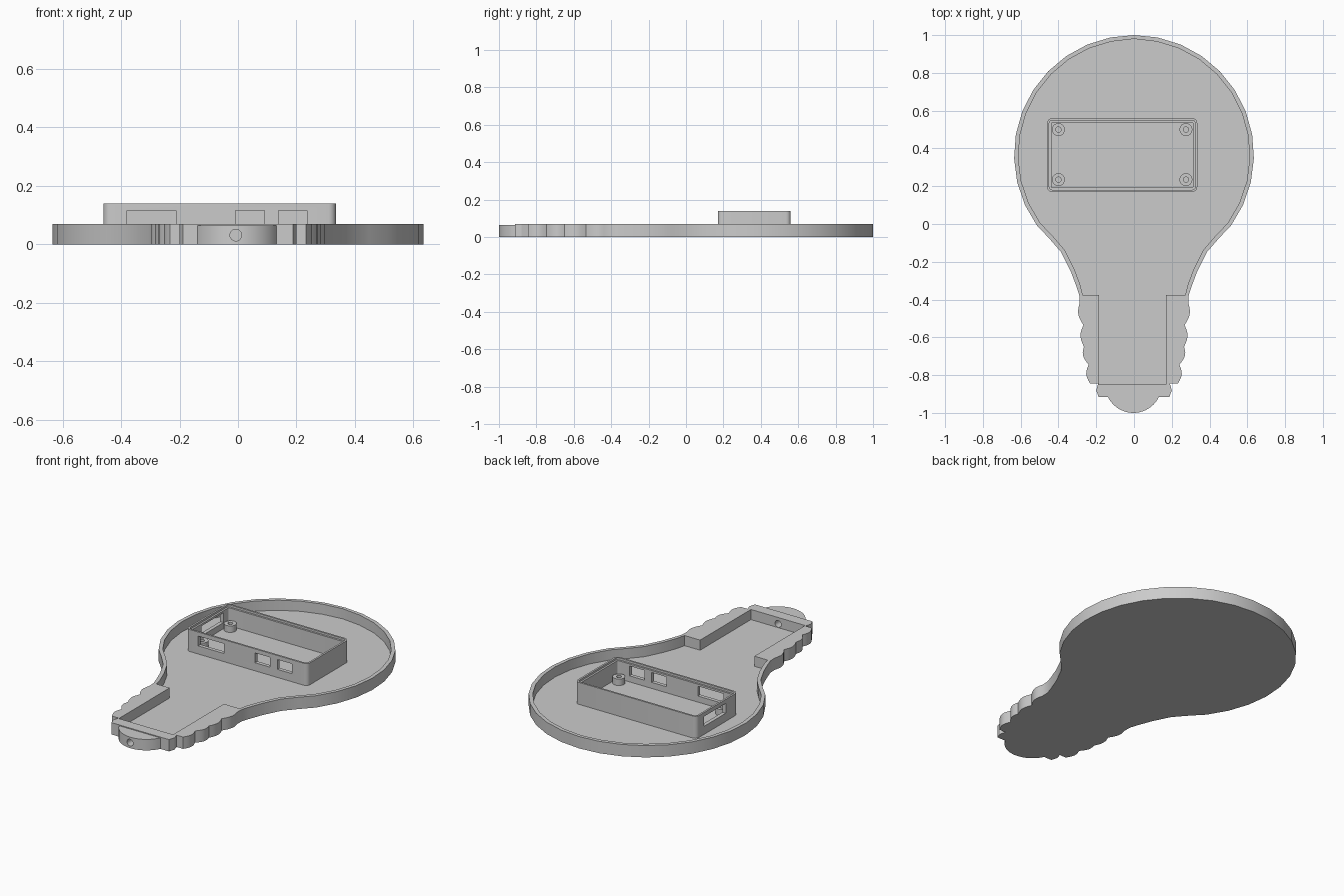
import bpy, bmesh, math
from mathutils import Vector

cube = bpy.data.objects.get("Cube")
if cube:
    bpy.data.objects.remove(cube, do_unlink=True)

grey = bpy.data.materials.new("light grey plastic")
grey.use_nodes = True
COLOUR = (0.6, 0.6, 0.6, 1)
grey.diffuse_color = COLOUR
grey.node_tree.nodes["Principled BSDF"].inputs["Base Color"].default_value = COLOUR


def prism(name, points, z0, z1):
    """Extrude a flat outline from z0 to z1."""
    bm = bmesh.new()
    face = bm.faces.new([bm.verts.new((x, y, z0)) for x, y in points])
    top = bmesh.ops.extrude_face_region(bm, geom=[face])["geom"]
    bmesh.ops.translate(bm, vec=(0, 0, z1 - z0),
                        verts=[v for v in top if isinstance(v, bmesh.types.BMVert)])
    bmesh.ops.recalc_face_normals(bm, faces=bm.faces)
    mesh = bpy.data.meshes.new(name)
    bm.to_mesh(mesh)
    bm.free()
    mesh.materials.append(grey)
    obj = bpy.data.objects.new(name, mesh)
    bpy.context.collection.objects.link(obj)
    return obj


def arc(cx, cy, r, start, end, steps):
    angles = [math.radians(start + (end - start) * i / steps) for i in range(steps + 1)]
    return [(cx + r * math.cos(a), cy + r * math.sin(a)) for a in angles]


def circle(cx, cy, r, n=24):
    return arc(cx, cy, r, 0, 360, n)[:-1]


def rectangle(x0, x1, y0, y1, r=0):
    if not r:
        return [(x0, y0), (x1, y0), (x1, y1), (x0, y1)]
    return (arc(x1 - r, y1 - r, r, 0, 90, 5) + arc(x0 + r, y1 - r, r, 90, 180, 5)
            + arc(x0 + r, y0 + r, r, 180, 270, 5) + arc(x1 - r, y0 + r, r, 270, 360, 5))


def mirrored(half):
    """Close a right-hand outline that starts on the centre line."""
    return half + [(-x, y) for x, y in reversed(half) if x > 0.001]


def cut(obj, cutters):
    """Subtract the cutters and discard them."""
    for c in cutters:
        c.hide_render = True
        mod = obj.modifiers.new("cut", "BOOLEAN")
        mod.operation, mod.solver, mod.object = "DIFFERENCE", "EXACT", c
    bpy.context.view_layer.update()
    graph = bpy.context.evaluated_depsgraph_get()
    mesh = bpy.data.meshes.new_from_object(obj.evaluated_get(graph))
    obj.modifiers.clear()
    obj.data = mesh
    for c in cutters:
        bpy.data.objects.remove(c, do_unlink=True)


def wire_hole():
    hole = prism("hole_cutter", circle(0, 0, 0.02), 0, 0.3)
    hole.rotation_euler = (math.pi / 2, 0, 0)
    hole.location = (-0.0075, -0.8, 0.032)
    return hole


WALL_TOP, FLOOR = 0.07, 0.01

# Bulb outline: round head, flared neck, scalloped screw thread
head = arc(0, 0.365, 0.635, 90, -36, 11)
head[0] = (0, 1)
head += [(0.45, -0.075), (0.385, -0.15), (0.335, -0.25), (0.305, -0.33), (0.29, -0.375)]
notches = [(0.288, -0.42), (0.268, -0.535), (0.265, -0.65), (0.24, -0.745), (0.232, -0.845)]
thread = []
for (xa, ya), (xb, yb) in zip(notches, notches[1:]):
    for i in range(6):
        t = i / 6
        thread.append((xa + (xb - xa) * t + 0.017 * math.sin(math.pi * t), ya + (yb - ya) * t))
thread += [notches[-1], (0.19, -0.845), (0.2, -0.88), (0.188, -0.915)]
tray = prism("bulb_tray", mirrored(head + thread), 0, WALL_TOP)

# Hollow of the tray: head inset by the wall, then the straight channel of the base
inner = [(0, 0.98)]
for a, b, c in zip(head, head[1:], head[2:]):
    d = (Vector(c) - Vector(a)).normalized()
    inner.append((b[0] + d.y * 0.022, b[1] - d.x * 0.022))
inner += [(0.272, -0.375), (0.1775, -0.375), (0.1775, -0.85)]
hollow = [(x - 0.0075 if y < -0.37 and abs(x) < 0.2 else x, y) for x, y in mirrored(inner)]
cut(tray, [prism("hollow_cutter", hollow, FLOOR, 0.2), wire_hole()])

# Rounded contact at the end of the base
tip = prism("base_tip", arc(-0.003, -0.85, 0.15, 205.7, 334.3, 20), 0, 0.065)
cut(tip, [wire_hole()])

# Open box with a stepped rim and connector openings
X0, X1, Y0, Y1 = -0.46, 0.335, 0.17, 0.56
BOX_FLOOR = 0.022


def box_outline(inset, r):
    return rectangle(X0 + inset, X1 - inset, Y0 + inset, Y1 - inset, r)


box = prism("circuit_box", box_outline(0, 0.026), FLOOR - 0.004, 0.14)
cutters = [prism("box_cutter", box_outline(0.022, 0.008), BOX_FLOOR, 0.2),
           prism("rim_cutter", box_outline(0.011, 0.016), 0.128, 0.2)]
for xa, xb in [(-0.38, -0.212), (-0.008, 0.09), (0.138, 0.236)]:
    cutters.append(prism("port_cutter", rectangle(xa, xb, Y0 - 0.05, Y0 + 0.04), 0.058, 0.116))
cutters.append(prism("side_port_cutter", rectangle(X0 - 0.05, X0 + 0.04, 0.285, 0.49), 0.058, 0.116))
cut(box, cutters)

# Screw posts inside the box
posts = []
for x in (-0.4, 0.275):
    for y in (0.235, 0.5):
        post = prism("screw_post", circle(x, y, 0.034), BOX_FLOOR - 0.003, 0.06)
        cut(post, [prism("screw_cutter", circle(x, y, 0.014, 16), BOX_FLOOR, 0.2)])
        posts.append(post)

# Smooth the curved walls, keep the edges crisp
bpy.ops.object.select_all(action="DESELECT")
for obj in [tray, tip, box] + posts:
    obj.select_set(True)
bpy.context.view_layer.objects.active = tray
bpy.ops.object.shade_smooth_by_angle(angle=math.radians(25))
